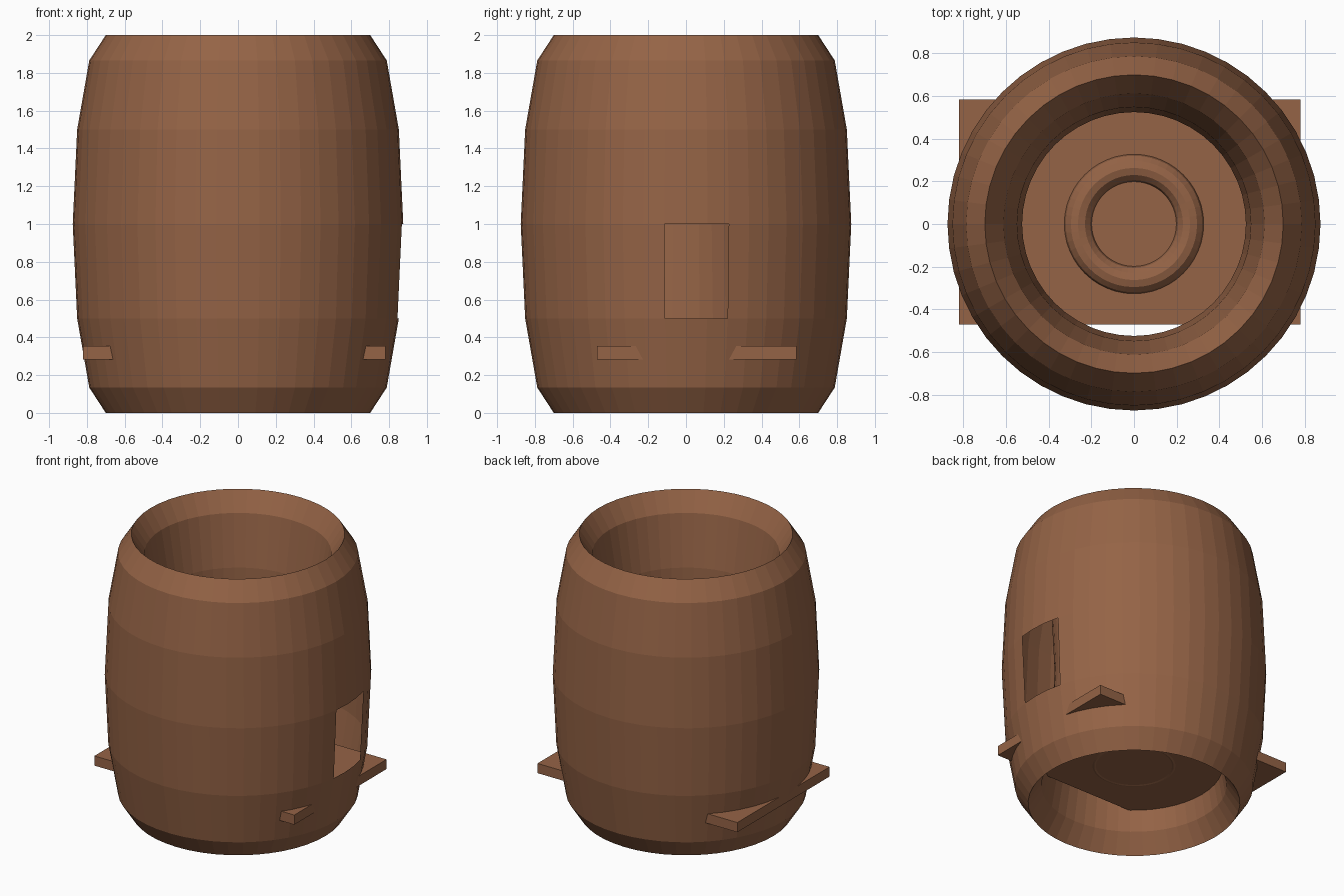
import bpy, bmesh, math

if "Cube" in bpy.data.objects:
    bpy.data.objects.remove(bpy.data.objects["Cube"])

wood = bpy.data.materials.new("brown_wood")
wood.diffuse_color = (0.30, 0.126, 0.061, 1.0)
wood.use_nodes = True
wood.node_tree.nodes["Principled BSDF"].inputs["Base Color"].default_value = wood.diffuse_color


def finish(name):
    obj = bpy.context.object
    obj.name = name
    obj.data.materials.append(wood)
    return obj


def ring(name, major, minor, z, half_height):
    # flat-shaded ring, stretched vertically to the wanted half height
    bpy.ops.mesh.primitive_torus_add(major_segments=48, minor_segments=12,
                                     major_radius=major, minor_radius=minor)
    obj = finish(name)
    for v in obj.data.vertices:
        v.co.z = v.co.z * half_height / minor + z
    return obj


# Hollow double-walled barrel: a ring stretched to full height
barrel = ring("barrel_wall", 0.70, 0.175, 1.0, 1.0)

# Window opening: three outer faces removed on the right side
bm = bmesh.new()
bm.from_mesh(barrel.data)
hole = []
for f in bm.faces:
    c = f.calc_center_median()
    angle = math.degrees(math.atan2(c.y, c.x))
    if math.hypot(c.x, c.y) > 0.8 and -7.5 < angle < 15 and 0.5 < c.z < 1.0:
        hole.append(f)
bmesh.ops.delete(bm, geom=hole, context='FACES')
bm.to_mesh(barrel.data)
bm.free()

# Floor board whose corners poke through the wall
bpy.ops.mesh.primitive_cube_add(size=1)
board = finish("floor_board")
for v in board.data.vertices:
    v.co.x = v.co.x * 1.60 - 0.02
    v.co.y = v.co.y * 1.055 + 0.057
    v.co.z = v.co.z * 0.07 + 0.318

# Small ring lying in the floor board
ring("floor_ring", 0.263, 0.066, 0.346, 0.066)
